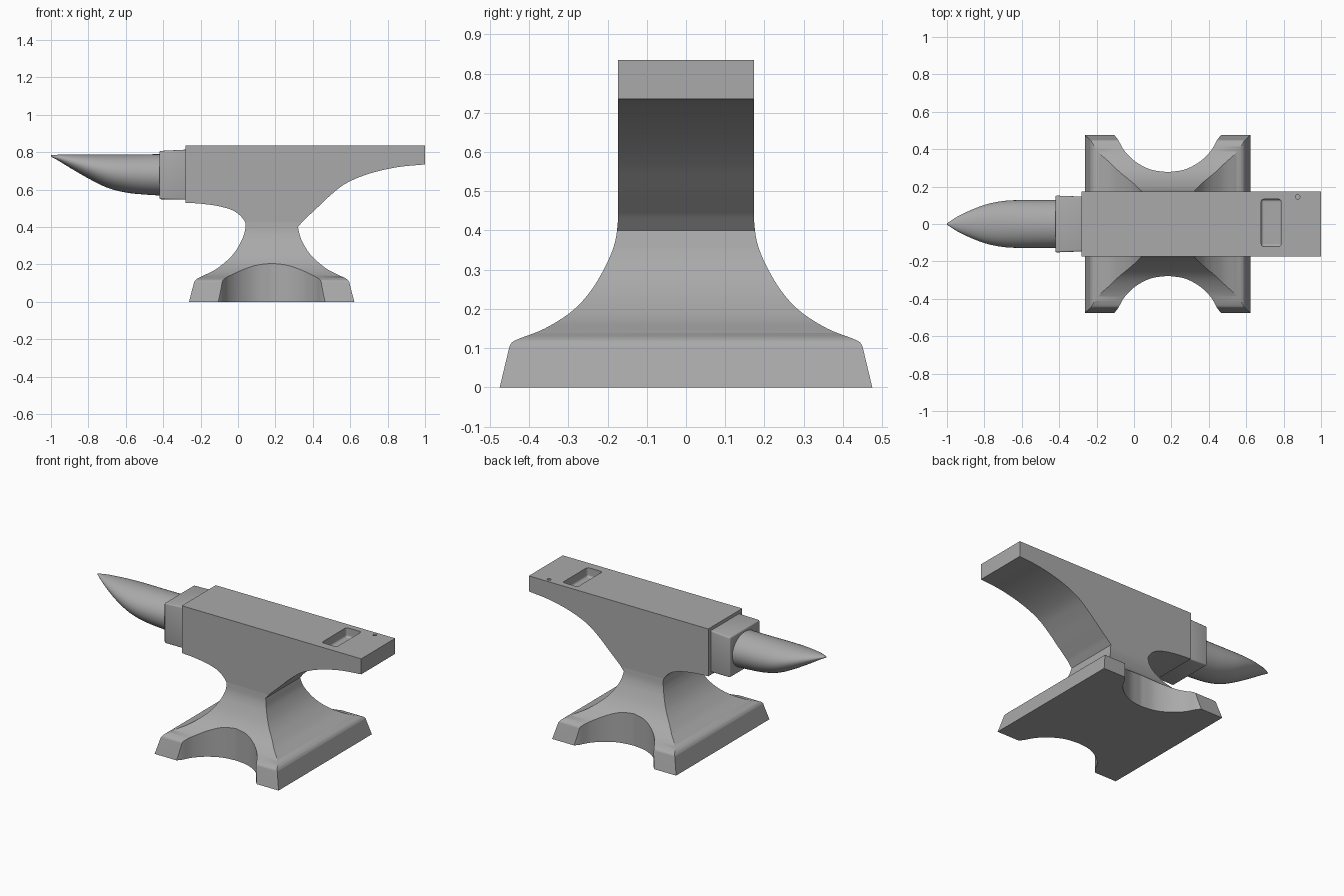
import bpy, bmesh, math
from mathutils import Vector

cube = bpy.data.objects.get("Cube")
if cube:
    bpy.data.objects.remove(cube, do_unlink=True)

steel = bpy.data.materials.new("grey steel")
steel.use_nodes = True
steel.diffuse_color = (0.4, 0.4, 0.4, 1)
steel.node_tree.nodes["Principled BSDF"].inputs["Base Color"].default_value = (0.4, 0.4, 0.4, 1)

MID = 0.18  # centre of the foot along x


def smooth_path(points, steps=6):
    """Catmull-Rom curve through the points."""
    p = [Vector(q) for q in points]
    p = [2 * p[0] - p[1]] + p + [2 * p[-1] - p[-2]]
    out = []
    for a, b, c, d in zip(p, p[1:], p[2:], p[3:]):
        for i in range(steps):
            t = i / steps
            out.append(0.5 * (2 * b + (c - a) * t + (2 * a - 5 * b + 4 * c - d) * t * t
                              + (3 * b - a - 3 * c + d) * t ** 3))
    return out + [p[-2]]


def mirrored(half, centre=0.0):
    return [Vector((2 * centre - u, v)) for u, v in reversed(half)]


def finish(bm, name):
    bmesh.ops.recalc_face_normals(bm, faces=bm.faces)
    mesh = bpy.data.meshes.new(name)
    bm.to_mesh(mesh)
    bm.free()
    mesh.materials.append(steel)
    obj = bpy.data.objects.new(name, mesh)
    bpy.context.collection.objects.link(obj)
    return obj


def loft(name, rings):
    bm = bmesh.new()
    loops = [[bm.verts.new(c) for c in ring] for ring in rings]
    n = len(loops[0])
    for a, b in zip(loops, loops[1:]):
        for i in range(n):
            j = (i + 1) % n
            bm.faces.new((a[i], a[j], b[j], b[i]))
    bm.faces.new(loops[0])
    bm.faces.new(loops[-1])
    return finish(bm, name)


def prism(name, outline, axis, lo, hi):
    """Extrude a 2D outline along the axis with the given index."""
    def place(q, h):
        c = list(q)
        c.insert(axis, h)
        return c
    return loft(name, [[place(q, h) for q in outline] for h in (lo, hi)])


def select(obj):
    bpy.ops.object.select_all(action='DESELECT')
    obj.select_set(True)
    bpy.context.view_layer.objects.active = obj


def boolean(obj, cutter, operation='DIFFERENCE'):
    mod = obj.modifiers.new("cut", 'BOOLEAN')
    mod.operation, mod.object, mod.solver = operation, cutter, 'EXACT'
    select(obj)
    bpy.ops.object.modifier_apply(modifier=mod.name)
    bpy.data.objects.remove(cutter, do_unlink=True)


def bevel(obj, width, segments=3):
    mod = obj.modifiers.new("rounding", 'BEVEL')
    mod.width, mod.segments = width, segments
    select(obj)
    bpy.ops.object.modifier_apply(modifier=mod.name)


def shade(obj):
    select(obj)
    bpy.ops.object.shade_smooth_by_angle(angle=math.radians(32))


# Body and foot: long profile
foot_curve = [(-0.235, 0.105), (-0.22, 0.123), (-0.18, 0.143), (-0.11, 0.18), (-0.03, 0.25),
              (0.02, 0.33), (0.04, 0.4)]
left = smooth_path(foot_curve + [(0.03, 0.44), (-0.02, 0.485), (-0.1, 0.511),
                                 (-0.2, 0.525), (-0.28, 0.53)])
heel = smooth_path([(1, 0.735), (0.85, 0.72), (0.7, 0.685), (0.58, 0.635), (0.5, 0.575),
                    (0.42, 0.5), (0.35, 0.435)])
right = mirrored(smooth_path(foot_curve), MID)
outline = [(-0.262, 0)] + left + [(-0.28, 0.835), (1, 0.835)] + heel + right + [(0.622, 0)]
body = prism("anvil_body", outline, 1, -0.6, 0.6)

# Cross profile trims the body to width and flares the foot
flare = [Vector((0.499, -0.1))] + smooth_path(
    [(0.45, 0.105), (0.435, 0.12), (0.36, 0.15), (0.29, 0.195), (0.24, 0.25),
     (0.2, 0.32), (0.18, 0.375), (0.173, 0.43)]) + [Vector((0.173, 1))]
boolean(body, prism("cross_profile", flare + mirrored(flare), 0, -1.2, 1.2), 'INTERSECT')

# Scoops in both long sides of the foot
half = [Vector((-0.115, 0.6))] + smooth_path(
    [(-0.11, 0.48), (-0.085, 0.45), (-0.05, 0.39), (0.01, 0.332), (0.09, 0.291), (MID, 0.277)])
scoop = half + mirrored(half[:-1], MID)
for side in (-1, 1):
    boolean(body, prism("scoop", [(x, y * side) for x, y in scoop], 2, -0.1, 0.5))

# Square tool pocket and small round punch hole in the heel
pocket = prism("pocket", [(0.68, -0.12), (0.787, -0.12), (0.787, 0.133), (0.68, 0.133)],
               2, 0.775, 0.9)
bevel(pocket, 0.014)
boolean(body, pocket)
ring = [(0.875 + 0.012 * math.cos(a), 0.145 + 0.012 * math.sin(a))
        for a in (i * math.tau / 16 for i in range(16))]
boolean(body, prism("punch_hole", ring, 2, 0.775, 0.9))
shade(body)
body.modifiers.new("even_normals", 'WEIGHTED_NORMAL').keep_sharp = True

# Step block between body and horn
def block_ring(x, w, lo, hi):
    return [(x, -w, lo), (x, w, lo), (x, w, hi), (x, -w, hi)]


step = loft("step_block", [block_ring(-0.42, 0.152, 0.549, 0.807),
                           block_ring(-0.26, 0.146, 0.546, 0.815)])
bevel(step, 0.008)
shade(step)

# Horn: ellipses given by x, half width, bottom and top
sections = smooth_path([(-1, 0.003, 0.777, 0.784), (-0.96, 0.03, 0.755, 0.787),
                        (-0.9, 0.062, 0.718, 0.788), (-0.8, 0.102, 0.66, 0.788),
                        (-0.7, 0.123, 0.611, 0.788), (-0.6, 0.128, 0.585, 0.788),
                        (-0.5, 0.128, 0.574, 0.789), (-0.4, 0.128, 0.568, 0.79)], 4)
angles = [i * math.tau / 40 for i in range(40)]
horn = loft("horn", [[(x, w * math.cos(a), (lo + hi) / 2 + (hi - lo) / 2 * math.sin(a))
                      for a in angles] for x, w, lo, hi in sections])
shade(horn)
